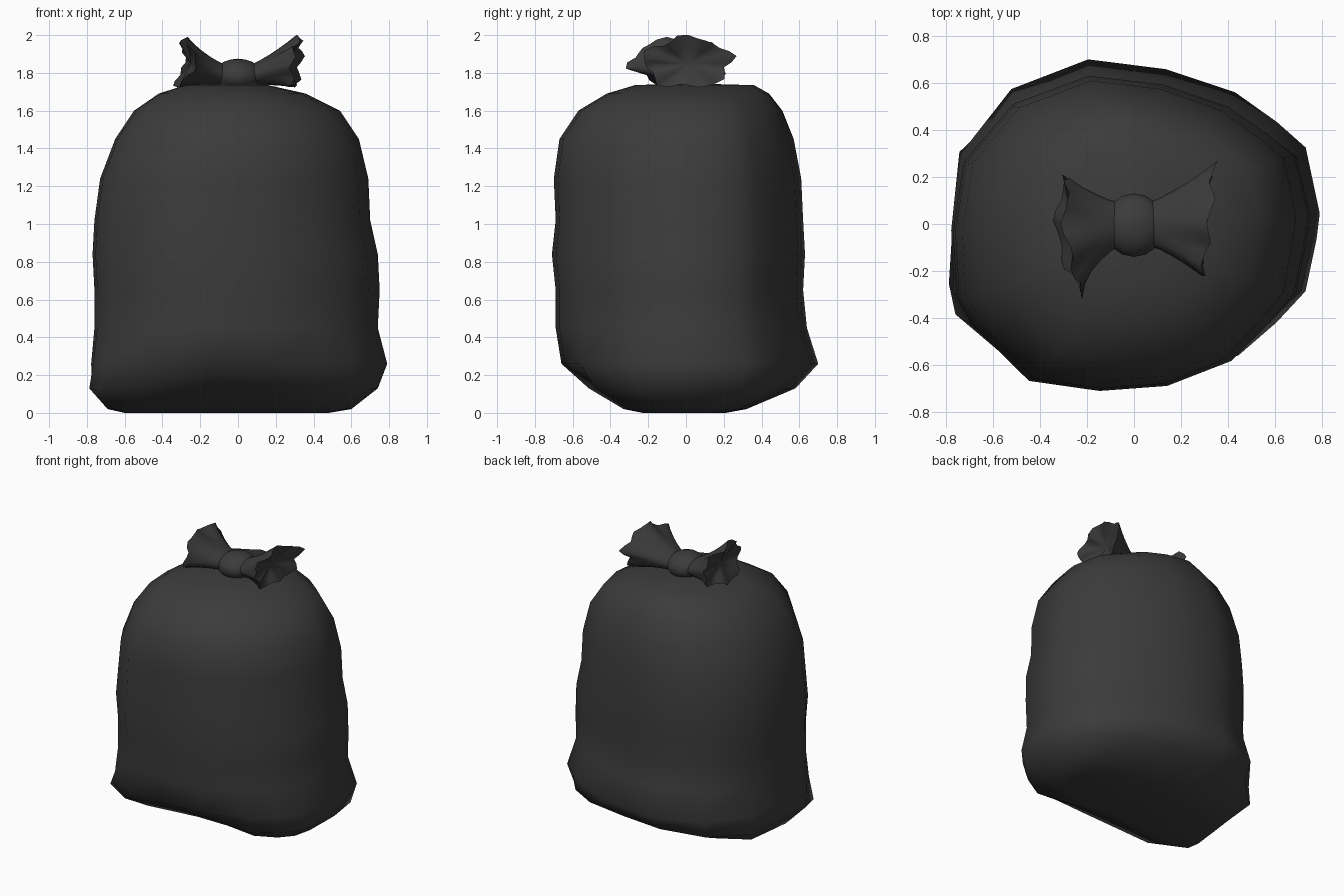
import bpy
import bmesh
from math import cos, sin, pi, radians

cube = bpy.data.objects.get("Cube")
if cube:
    bpy.data.objects.remove(cube)

plastic = bpy.data.materials.new("black_plastic")
plastic.use_nodes = True
colour = (0.044, 0.044, 0.044, 1)
plastic.diffuse_color = colour
shader = plastic.node_tree.nodes["Principled BSDF"]
shader.inputs["Base Color"].default_value = colour
shader.inputs["Roughness"].default_value = 0.6


def finish(name, bm, angle):
    """Turn a bmesh into a smooth shaded object."""
    bmesh.ops.recalc_face_normals(bm, faces=bm.faces)
    mesh = bpy.data.meshes.new(name)
    bm.to_mesh(mesh)
    bm.free()
    mesh.materials.append(plastic)
    obj = bpy.data.objects.new(name, mesh)
    bpy.context.collection.objects.link(obj)
    bpy.ops.object.select_all(action="DESELECT")
    obj.select_set(True)
    bpy.context.view_layer.objects.active = obj
    bpy.ops.object.shade_smooth_by_angle(angle=radians(angle))


def loft(bm, rings):
    """Bridge rings of points and return the rings of vertices."""
    loops = [[bm.verts.new(p) for p in ring] for ring in rings]
    for low, high in zip(loops, loops[1:]):
        count = len(low)
        for i in range(count):
            j = (i + 1) % count
            bm.faces.new((low[i], low[j], high[j], high[i]))
    return loops


def cap(bm, loop, point):
    """Close a ring with a fan around a centre point."""
    centre = bm.verts.new(point)
    for a, b in zip(loop, loop[1:] + loop[:1]):
        bm.faces.new((a, b, centre))


# Sack: an uneven unit outline, boxier at the foot, stretched at each level
outline = [(1, .06), (.92, .46), (.76, .61), (.54, .79), (.17, .94), (-.25, 1),
           (-.67, .81), (-.94, .42), (-1, -.05), (-.98, -.43), (-.87, -.63),
           (-.58, -.94), (-.19, -1), (.19, -.97), (.56, -.82), (.76, -.61),
           (.92, -.42), (.98, -.1)]
foot = [(1, .1), (.96, .5), (.84, .7), (.58, .88), (.17, .95), (-.25, 1),
        (-.66, .9), (-.94, .55), (-.97, .05), (-1, -.5), (-.98, -.76),
        (-.72, -1), (-.19, -.86), (.19, -.86), (.58, -.95), (.82, -.75),
        (.95, -.48), (1, -.1)]

# Each level: height, right, left, front and back extents
levels = [(0, .6, .48, .23, .21), (.02, .69, .6, .33, .32),
          (.13, .79, .74, .52, .58), (.26, .78, .79, .67, .7),
          (.45, .76, .74, .69, .64), (.65, .76, .75, .69, .62),
          (.84, .77, .74, .71, .63), (1.02, .76, .7, .69, .62),
          (1.24, .73, .69, .7, .61), (1.45, .65, .64, .67, .57),
          (1.6, .55, .54, .57, .51), (1.69, .42, .36, .42, .44),
          (1.735, .28, .16, .27, .36)]


def stretch(level):
    z, right, left, front, back = level
    blend = min(1, max(0, (z - .1) / .18))
    ring = []
    for (x, y), (fx, fy) in zip(outline, foot):
        x = fx + (x - fx) * blend
        y = fy + (y - fy) * blend
        ring.append((x * (left if x > 0 else right),
                     y * (back if y > 0 else front), z))
    return ring


bm = bmesh.new()
loops = loft(bm, [stretch(level) for level in levels])
cap(bm, loops[0], (0, 0, 0))
cap(bm, loops[-1], (0, 0, 1.745))
finish("sack", bm, 70)

# Knot: a squashed ball pinched between the two gathered ends
bm = bmesh.new()
bmesh.ops.create_uvsphere(bm, u_segments=16, v_segments=10, radius=1)
for v in bm.verts:
    x, y, z = v.co
    v.co = (x * .13, y * .135 - .005, z * .09 + 1.785)
finish("knot", bm, 60)


def gathered_end(name, side, centre_y, width, height, slant_y, slant_z,
                 curve, phase):
    """A ruffled fan from the knot, with a shallow hollow in its end."""
    steps, count = 6, 28
    rings = []
    for s in range(steps):
        t = s / (steps - 1)
        ring = []
        for i in range(count):
            a = 2 * pi * i / count
            pleat = 1 + t * t * (.1 * cos(5 * a + phase) + .06 * sin(8 * a))
            y = cos(a) * pleat * (.09 + (width - .09) * t ** 1.2)
            z = sin(a) * pleat * (.055 + (height - .055) * t ** 1.3)
            x = .06 + .25 * t + t * (slant_y * y + slant_z * z - curve * y * y)
            x += .015 * t * t * cos(7 * a + phase)
            ring.append((side * x, y + centre_y * t,
                         max(1.715, 1.785 + .07 * t + z)))
        rings.append(ring)
    middle = (side * .25, centre_y, 1.85)
    rings.append([tuple(p + (m - p) * .45 for p, m in zip(point, middle))
                  for point in rings[-1]])
    bm = bmesh.new()
    cap(bm, loft(bm, rings)[-1], middle)
    finish(name, bm, 70)


gathered_end("left_gathered_end", 1, .01, .23, .133, .1, .1, 0, -pi / 2)
gathered_end("right_gathered_end", -1, -.04, .25, .125, .12, -.14, .9, 2.6)
